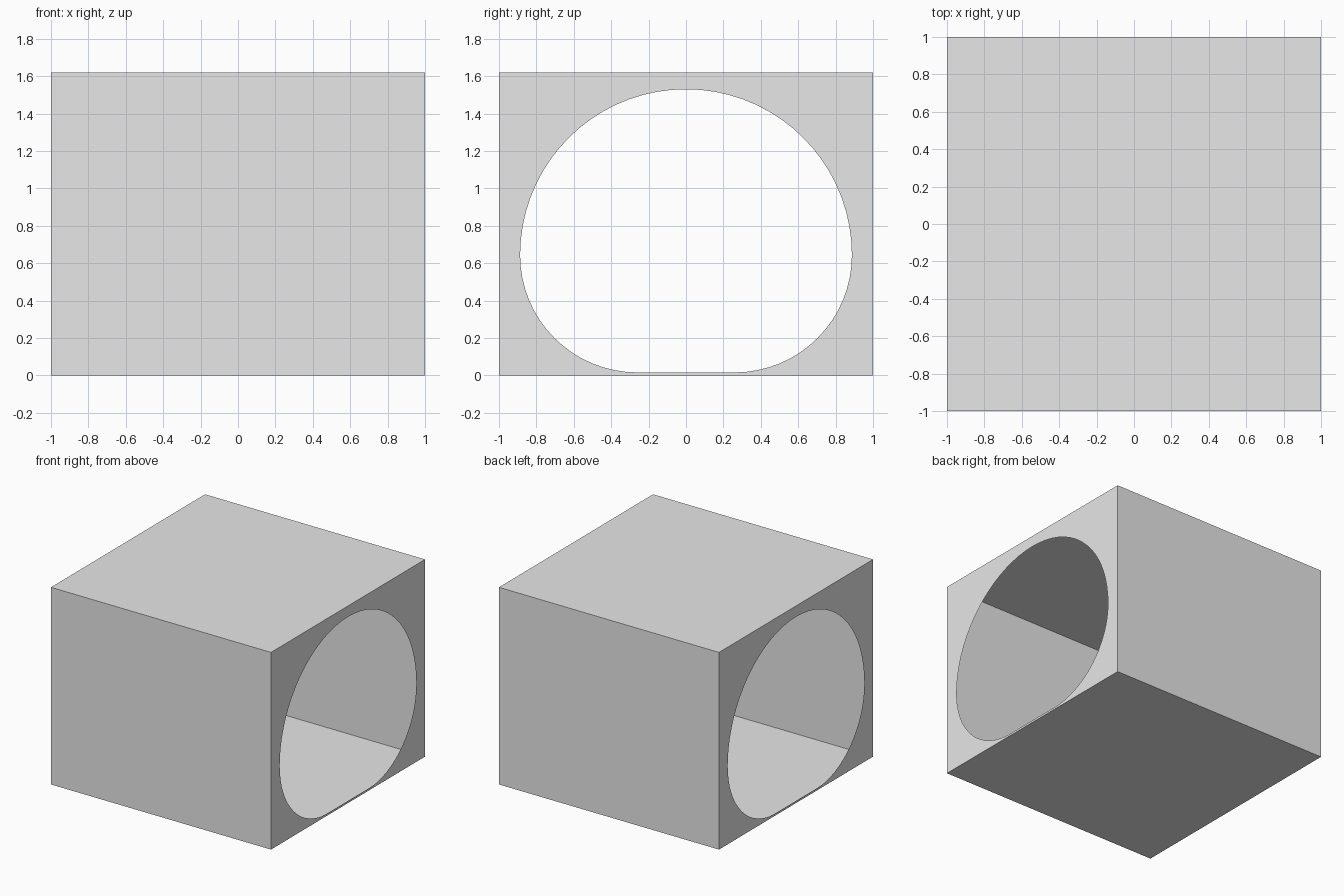
import bpy, bmesh
from math import sin, cos, pi
from mathutils import Vector

cube = bpy.data.objects.get("Cube")
if cube:
    bpy.data.objects.remove(cube, do_unlink=True)

HEIGHT = 1.62
grey = bpy.data.materials.new("light_grey")
grey.use_nodes = True
grey.diffuse_color = (0.8, 0.8, 0.8, 1)
grey.node_tree.nodes["Principled BSDF"].inputs["Base Color"].default_value = grey.diffuse_color


def arc(cy, cz, radius, start, end, steps):
    """Points (y, z) along a circular arc."""
    angles = [start + (end - start) * i / steps for i in range(steps + 1)]
    return [(cy + radius * cos(a), cz + radius * sin(a)) for a in angles]


# Opening: round arch above, two tighter corners and a flat sill below
opening = arc(0, 0.643, 0.887, 0, pi, 36)
opening += arc(-0.26, 0.643, 0.627, pi, 1.5 * pi, 16)[1:]
opening += arc(0.26, 0.643, 0.627, 1.5 * pi, 2 * pi, 16)[:-1]
outline = [(-1, 0), (1, 0), (1, HEIGHT), (-1, HEIGHT)]

bm = bmesh.new()


def edge_loop(points, x):
    verts = [bm.verts.new((x, y, z)) for y, z in points]
    edges = [bm.edges.new((v, verts[i - 1])) for i, v in enumerate(verts)]
    return verts, edges


# End plates, each pierced by the opening
corners = []
for x in (-1, 1):
    outer, outer_edges = edge_loop(outline, x)
    inner, inner_edges = edge_loop(opening, x)
    bmesh.ops.triangle_fill(bm, edges=outer_edges + inner_edges,
                            use_beauty=True, normal=(x, 0, 0))
    corners.append(outer)

# Thin floor, back, roof and front sheets joining the end plates
left, right = corners
for i in range(4):
    bm.faces.new((left[i - 1], left[i], right[i], right[i - 1]))

# Point every face outward
middle = Vector((0, 0, HEIGHT / 2))
bm.normal_update()
for face in bm.faces:
    if face.normal.dot(face.calc_center_median() - middle) < 0:
        face.normal_flip()

mesh = bpy.data.meshes.new("tunnel_box")
bm.to_mesh(mesh)
bm.free()
mesh.materials.append(grey)
box = bpy.data.objects.new("tunnel_box", mesh)
bpy.context.collection.objects.link(box)
